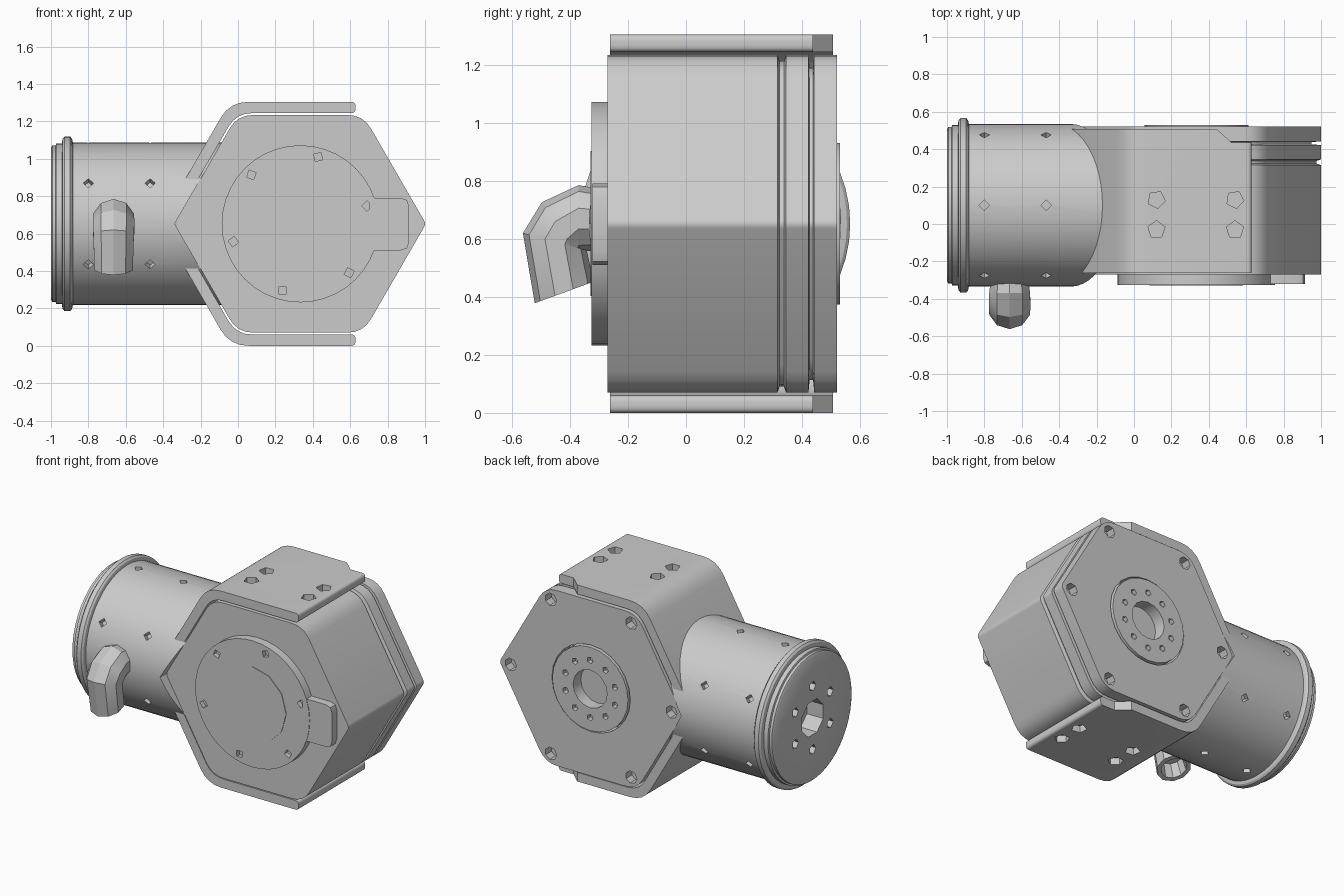
import bpy, bmesh, math
from mathutils import Vector

if "Cube" in bpy.data.objects:
    bpy.data.objects.remove(bpy.data.objects["Cube"])

CX, CZ = 0.333, 0.652          # axis of the hexagonal housing
CY = 0.10                      # axis of the side barrel
R = 0.672                      # housing corner radius

grey = bpy.data.materials.new("cast_grey")
grey.diffuse_color = (0.6, 0.6, 0.6, 1)
grey.use_nodes = True
grey.node_tree.nodes["Principled BSDF"].inputs["Base Color"].default_value = grey.diffuse_color


def circle(center, axis, r, n, phase=0.0):
    m = Vector(axis).to_track_quat('Z', 'Y').to_matrix()
    c = Vector(center)
    return [c + m @ Vector((r * math.cos(phase + math.tau * i / n),
                            r * math.sin(phase + math.tau * i / n), 0)) for i in range(n)]


def prism(center, axis, r, depth, n, out=0.03, phase=0.0):
    """Hole cutter that starts just outside a surface and goes inward along -axis."""
    c, a = Vector(center), Vector(axis).normalized()
    return [circle(c + a * out, a, r, n, phase), circle(c - a * depth, a, r, n, phase)]


def loft(name, solids):
    """Each solid is a list of rings with equal counts, skinned and capped."""
    bm = bmesh.new()
    for rings in solids:
        vs = [[bm.verts.new(p) for p in ring] for ring in rings]
        n = len(vs[0])
        for a, b in zip(vs, vs[1:]):
            for i in range(n):
                j = (i + 1) % n
                bm.faces.new((a[i], a[j], b[j], b[i]))
        bm.faces.new(vs[0][::-1])
        bm.faces.new(vs[-1])
    bmesh.ops.recalc_face_normals(bm, faces=bm.faces[:])
    me = bpy.data.meshes.new(name)
    bm.to_mesh(me)
    bm.free()
    ob = bpy.data.objects.new(name, me)
    bpy.context.collection.objects.link(ob)
    me.materials.append(grey)
    return ob


def finish(ob, cutters=()):
    """Cut the holes, then shade smooth with sharp edges kept."""
    bpy.ops.object.select_all(action='DESELECT')
    bpy.context.view_layer.objects.active = ob
    ob.select_set(True)
    if cutters:
        tool = loft("hole_cutter", cutters)
        tool.hide_render = True
        mod = ob.modifiers.new("holes", 'BOOLEAN')
        mod.operation, mod.solver, mod.object = 'DIFFERENCE', 'EXACT', tool
        bpy.ops.object.modifier_apply(modifier=mod.name)
        bpy.data.objects.remove(tool)
    bpy.ops.object.shade_smooth_by_angle(angle=math.radians(30))


def rounded(pts, ts, n=4):
    """Closed 2D outline with each corner rounded by its own length."""
    out = []
    for i, (p, t) in enumerate(zip(pts, ts)):
        p = Vector(p)
        if t == 0:
            out.append(p)
            continue
        a = p + (Vector(pts[i - 1]) - p).normalized() * t
        b = p + (Vector(pts[(i + 1) % len(pts)]) - p).normalized() * t
        for k in range(n + 1):
            s = k / n
            out.append(a * (1 - s) ** 2 + p * 2 * s * (1 - s) + b * s * s)
    return out


def hexagon(r):
    return [(CX + r * math.cos(math.pi / 3 * i), CZ + r * math.sin(math.pi / 3 * i)) for i in range(6)]


def xz(outline, y):
    return [Vector((p[0], y, p[1])) for p in outline]


def hex_ring(r, y):
    return xz(rounded(hexagon(r), (.02, .085, .085, .02, .085, .085)), y)


def polar(r, deg):
    a = math.radians(deg)
    return CX + r * math.cos(a), CZ + r * math.sin(a)


# Housing with two seam grooves near the back
sections = [(-.27, 0), (.315, 0), (.323, .025), (.337, .025), (.345, 0),
            (.422, 0), (.426, .05), (.438, .05), (.442, 0), (.52, 0)]
housing = loft("hex_housing", [[hex_ring(R - d, y) for y, d in sections]])
cuts = [prism((CX, .52, CZ), (0, 1, 0), .288, .09, 24)]
for i in range(6):
    x, z = polar(.59, 60 * i)
    cuts.append(prism((x, .52, z), (0, 1, 0), .042, .06, 7))
finish(housing, cuts)

# Back bearing plate with centre bore and a ring of small holes
back = loft("back_bearing_plate", [[circle((CX, y, CZ), (0, 1, 0), r, 24)
            for y, r in ((.42, .278), (.53, .278))]])
cuts = [prism((CX, .53, CZ), (0, 1, 0), .125, .08, 16)]
for i in range(10):
    x, z = polar(.19, 36 * i + 18)
    cuts.append(prism((x, .53, z), (0, 1, 0), .022, .03, 5))
finish(back, cuts)

# Front cover disc with six screw holes
front = loft("front_cover", [[circle((CX, y, CZ), (0, 1, 0), .42, 40) for y in (-.26, -.325)]])
cuts = []
for i in range(6):
    x, z = polar(.37, 15 + 60 * i)
    cuts.append(prism((x, -.325, z), (0, -1, 0), .028, .03, 4, phase=i))
finish(front, cuts)
finish(loft("front_cover_plate", [[circle((CX, y, CZ), (0, 1, 0), .25, 12) for y in (-.32, -.329)]]))

# Tab beside the front cover
tab = rounded([(.70, .51), (.915, .51), (.915, .79), (.70, .79)], (0, .045, .045, 0), 2)
finish(loft("front_tab", [[xz(tab, -.26), xz(tab, -.322)]]))

# Wrap-around bracket over the left half of the housing
END = .628
outer, inner = hexagon(.652 / math.cos(math.pi / 6)), hexagon(.592 / math.cos(math.pi / 6))
path = [(END, CZ + .652), outer[2], outer[3], outer[4], (END, CZ - .652),
        (END, CZ - .592), inner[4], inner[3], inner[2], (END, CZ + .592)]
strip = rounded(path, (.022, .1, .02, .1, .022, .022, .085, .02, .085, .022))
bracket = loft("wrap_bracket", [[xz(strip, -.262), xz(strip, .507)]])
corner = [(.44, .51), (.52, .437), (.8, .437), (.8, .7), (.44, .7)]
cuts = [[[Vector((x, y, z)) for x, y in corner] for z in (-.2, 1.5)]]
for x in (.12, .54):
    for y in (-.03, .13):
        for s in (-1, 1):
            cuts.append(prism((x, y, CZ + s * .652), (0, 0, s), .048, .045, 5, phase=x * 9 + y * 5))
finish(bracket, cuts)

# Side barrel with end cap and flange, trimmed against the housing
profile = [(-1.0, .405), (-.993, .418), (-.975, .418), (-.972, .43), (-.942, .43), (-.938, .455),
           (-.928, .466), (-.897, .466), (-.887, .455), (-.883, .435), (-.05, .435)]
barrel = loft("side_barrel", [[circle((x, CY, CZ), (1, 0, 0), r, 48) for x, r in profile]])
cuts = [[xz(hexagon(R), -1), xz(hexagon(R), 1)],
        prism((-1, CY, CZ), (-1, 0, 0), .12, .12, 8, phase=.39)]
for i in range(6):
    a = math.radians(60 * i)
    n = Vector((0, math.sin(a), math.cos(a)))
    for x in (-.80, -.47):
        cuts.append(prism(Vector((x, CY, CZ)) + n * .435, n, .028, .04, 4))
    cuts.append(prism(Vector((-1, CY, CZ)) + n * .21, (-1, 0, 0), .033, .06, 5))
finish(barrel, cuts)

# Bent outlet pipe: y, z, tilt in degrees, radius; the last rings form the bore
bends = [(-.26, .665, 0, .10), (-.37, .67, 0, .115), (-.43, .63, 35, .117), (-.452, .59, 75, .114),
         (-.42, .415, 110, .108), (-.42, .415, 110, .08), (-.445, .51, 105, .07)]
rings = []
for y, z, deg, r in bends:
    a = math.radians(deg)
    u = Vector((0, -math.sin(a), math.cos(a)))
    rings.append([Vector((-.665, y, z)) + r * (u * math.cos(math.tau * k / 10)
                 + Vector((1, 0, 0)) * math.sin(math.tau * k / 10)) for k in range(10)])
finish(loft("outlet_pipe", [rings]))
